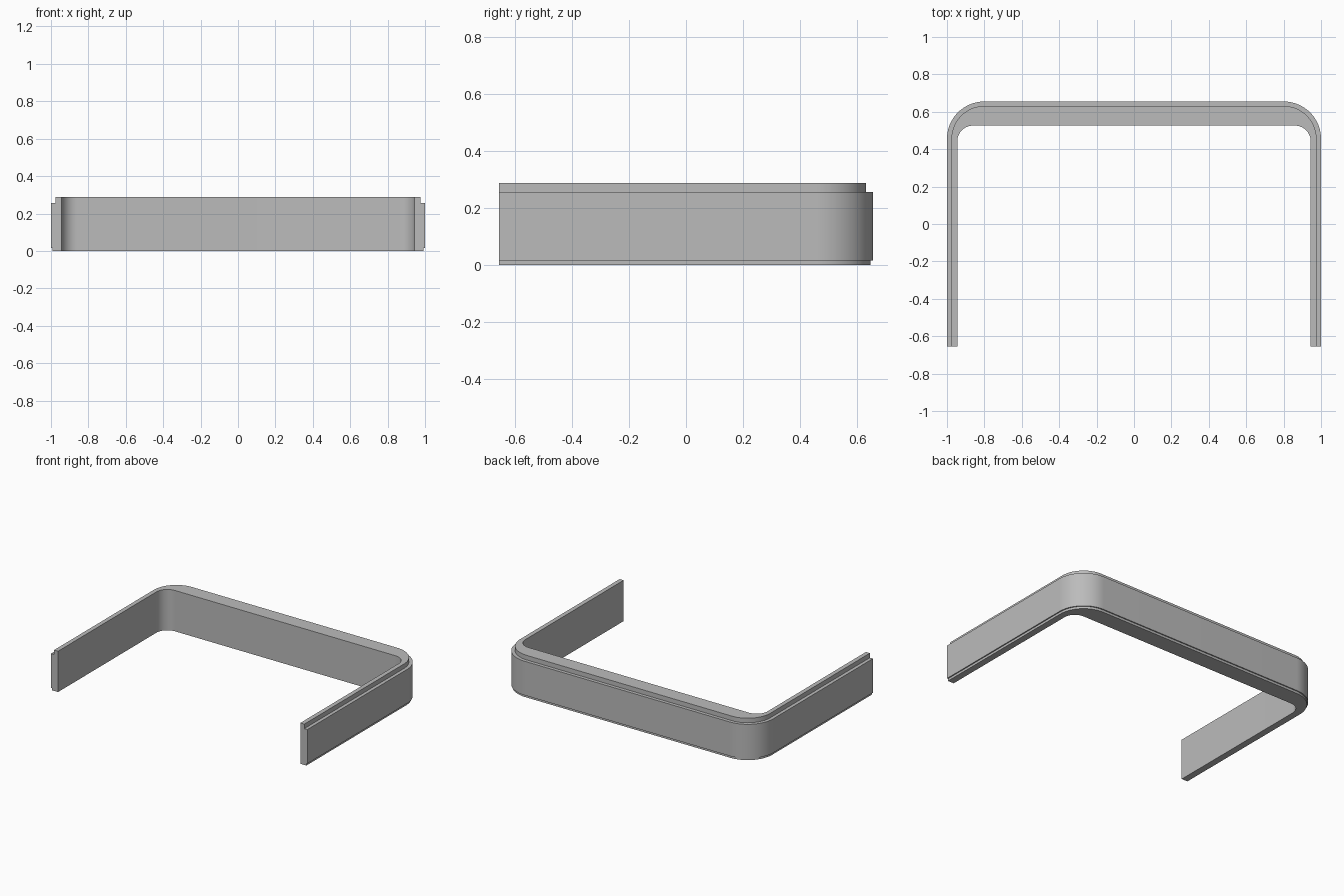
import bpy
import bmesh
import math

cube = bpy.data.objects.get("Cube")
if cube:
    bpy.data.objects.remove(cube)

FRONT_Y = -0.655
CORNER_STEPS = 24


def u_path(half_width, back_y, radius):
    """U-shaped plan outline from the right front end round to the left front end."""
    half = [(half_width, FRONT_Y)]
    for i in range(CORNER_STEPS + 1):
        a = math.pi / 2 * i / CORNER_STEPS
        half.append((half_width - radius + radius * math.cos(a),
                     back_y - radius + radius * math.sin(a)))
    return half + [(-x, y) for x, y in reversed(half)]


def outer(inset):
    return u_path(1 - inset, 0.655 - inset, 0.2 - inset)


inner = u_path(0.945, 0.526, 0.085)

# Cross-section corners: plan outline and height, from the foot up and round
section = [
    (outer(0.008), 0.0), (outer(0.008), 0.016),   # recessed foot
    (outer(0.0), 0.016), (outer(0.0), 0.256),     # outer wall
    (outer(0.024), 0.256), (outer(0.024), 0.288),  # raised lip
    (inner, 0.288), (inner, 0.0),                 # inner wall
]

bm = bmesh.new()
rails = [[bm.verts.new((x, y, z)) for x, y in path] for path, z in section]
for k, rail in enumerate(rails):
    nxt = rails[(k + 1) % len(rails)]
    for i in range(len(rail) - 1):
        bm.faces.new((rail[i], rail[i + 1], nxt[i + 1], nxt[i]))
# Flat front ends of both arms
for end in (0, -1):
    bm.faces.new([rail[end] for rail in rails])
bmesh.ops.recalc_face_normals(bm, faces=bm.faces)

mesh = bpy.data.meshes.new("u_shaped_frame")
bm.to_mesh(mesh)
bm.free()
frame = bpy.data.objects.new("u_shaped_frame", mesh)
bpy.context.collection.objects.link(frame)

# Plain grey
grey = bpy.data.materials.new("grey")
grey.use_nodes = True
colour = (0.5, 0.5, 0.5, 1)
grey.diffuse_color = colour
grey.node_tree.nodes["Principled BSDF"].inputs["Base Color"].default_value = colour
mesh.materials.append(grey)

bpy.context.view_layer.objects.active = frame
frame.select_set(True)
bpy.ops.object.shade_smooth_by_angle(angle=math.radians(30))
